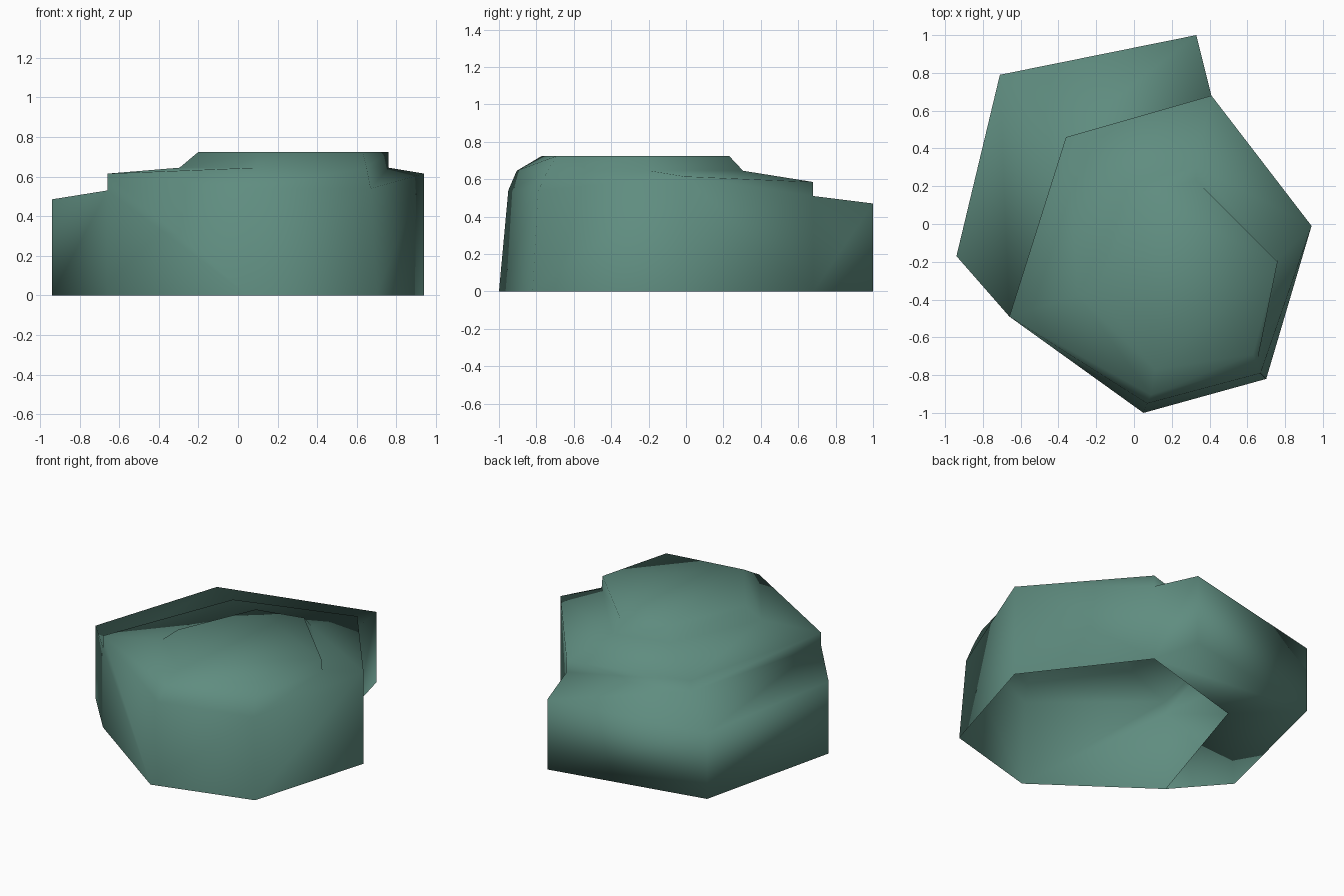
import bpy
import bmesh

cube = bpy.data.objects.get("Cube")
if cube:
    bpy.data.objects.remove(cube, do_unlink=True)

stone = bpy.data.materials.new("grey green stone")
stone.use_nodes = True
colour = (0.115, 0.265, 0.215, 1)
stone.diffuse_color = colour
stone.node_tree.nodes["Principled BSDF"].inputs["Base Color"].default_value = colour

bm = bmesh.new()


def ring(points):
    return [bm.verts.new(p) for p in points]


def strip(low, high):
    """Join two open rows of points with quads."""
    for i in range(len(low) - 1):
        bm.faces.new((low[i], low[i + 1], high[i + 1], high[i]))


# Six-sided rings of the main block, counter-clockwise from the left front
foot = ring([(x, y, 0) for x, y in (
    (-.66, -.49), (.05, -1), (.70, -.82), (.94, -.01), (.41, .68), (-.36, .46))])
shoulder = ring([(-.66, -.49, .615), (.07, -.95, .54), (.67, -.79, .54),
                 (.94, -.01, .615), (.41, .68, .585), (-.36, .46, .575)])
terrace = ring([(x, y, .645) for x, y in (
    (-.295, -.38), (.09, -.905), (.65, -.74), (.76, -.19), (.33, .305), (-.03, .21))])
plateau = ring([(x, y, .725) for x, y in (
    (-.20, -.35), (.11, -.77), (.63, -.69), (.76, -.2), (.33, .23), (.02, .16))])

# Low ledge wrapped round the two back sides
step = ring([(.41, .68, .51), (-.36, .46, .50), (-.66, -.49, .53)])
rim_xy = ((.33, 1), (-.71, .79), (-.94, -.17))
rim = ring([(x, y, z) for (x, y), z in zip(rim_xy, (.47, .44, .485))])
rim_foot = ring([(x, y, 0) for x, y in rim_xy])
back_foot = [foot[4], foot[5], foot[0]]
back_top = [shoulder[4], shoulder[5], shoulder[0]]

# Main walls, the two outer ones meeting the step
strip(foot[1:4], shoulder[1:4])
bm.faces.new((foot[0], foot[1], shoulder[1], shoulder[0], step[2]))
bm.faces.new((foot[3], foot[4], step[0], shoulder[4], shoulder[3]))

# Sloping top and raised cap
strip(shoulder + shoulder[:1], terrace + terrace[:1])
strip(terrace + terrace[:1], plateau + plateau[:1])
bm.faces.new(plateau)

# Ledge riser, tread, outer wall, underside and ends
strip(step, back_top)
strip(rim, step)
strip(rim_foot, rim)
strip(back_foot, rim_foot)
bm.faces.new((rim_foot[2], foot[0], step[2], rim[2]))
bm.faces.new((foot[4], rim_foot[0], rim[0], step[0]))

for face in bm.faces:
    face.smooth = True

mesh = bpy.data.meshes.new("stepped_rock")
bm.to_mesh(mesh)
bm.free()
mesh.materials.append(stone)
rock = bpy.data.objects.new("stepped_rock", mesh)
bpy.context.collection.objects.link(rock)
